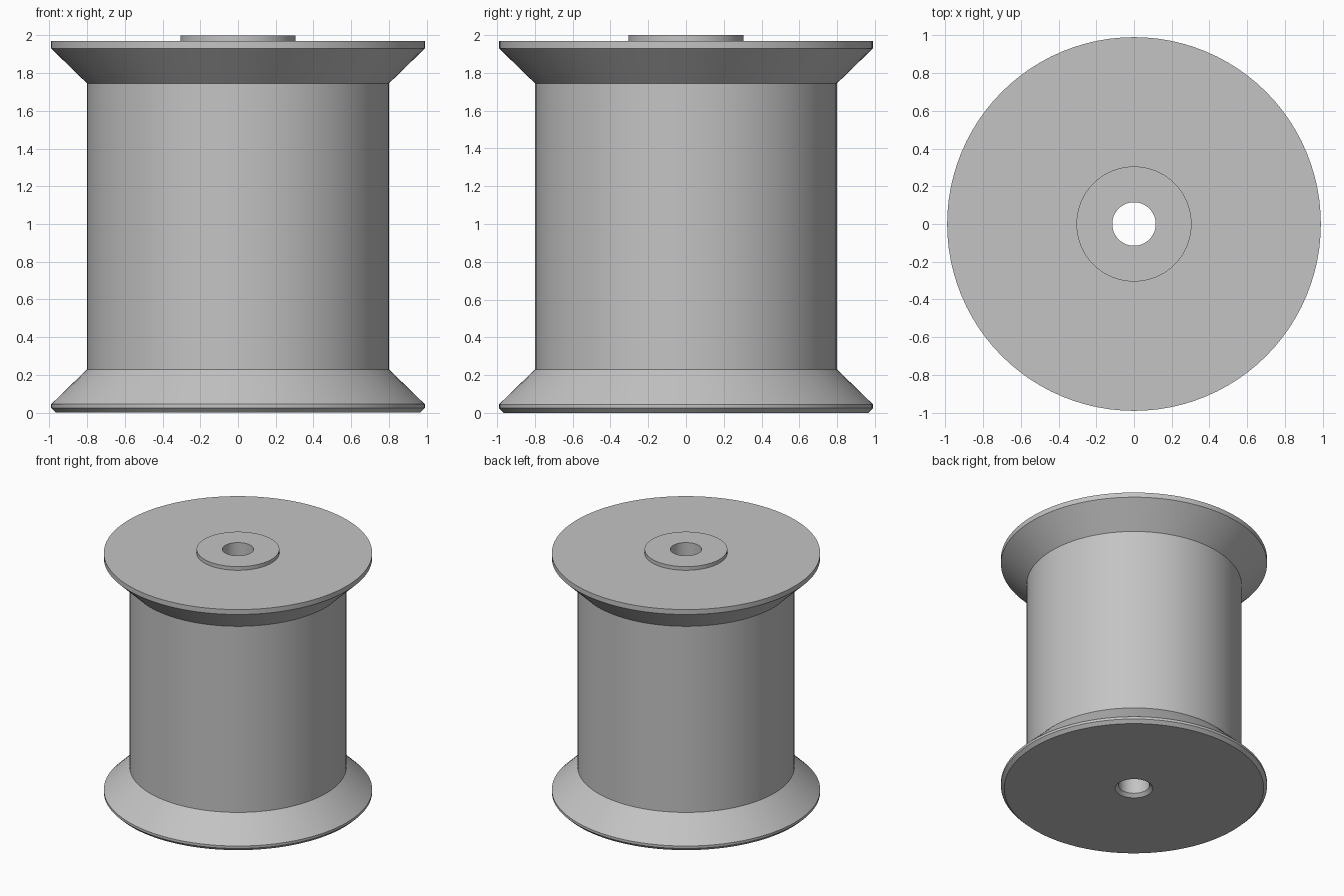
import bpy
import math

cube = bpy.data.objects.get("Cube")
if cube:
    bpy.data.objects.remove(cube, do_unlink=True)

SIDES = 96

grey = bpy.data.materials.new("plain_grey")
grey.use_nodes = True
colour = (0.55, 0.55, 0.55, 1)
grey.diffuse_color = colour
grey.node_tree.nodes["Principled BSDF"].inputs["Base Color"].default_value = colour


def lathe(name, profile):
    """Turn a closed (radius, height) outline around the z axis."""
    n = len(profile)
    verts, faces = [], []
    for i in range(SIDES):
        a = 2 * math.pi * i / SIDES
        verts += [(r * math.cos(a), r * math.sin(a), z) for r, z in profile]
        j = (i + 1) % SIDES
        for k in range(n):
            m = (k + 1) % n
            faces.append((i * n + k, j * n + k, j * n + m, i * n + m))
    mesh = bpy.data.meshes.new(name)
    mesh.from_pydata(verts, [], faces)
    mesh.materials.append(grey)
    obj = bpy.data.objects.new(name, mesh)
    bpy.context.collection.objects.link(obj)
    bpy.ops.object.select_all(action='DESELECT')
    obj.select_set(True)
    bpy.context.view_layer.objects.active = obj
    bpy.ops.object.shade_smooth_by_angle(angle=math.radians(20))
    return obj


bore, barrel, rim, boss = 0.115, 0.80, 0.99, 0.305

lathe("spool", [
    # chamfered bottom and lower flange
    (bore + 0.025, 0), (rim - 0.025, 0), (rim, 0.025), (rim, 0.045),
    # barrel
    (barrel, 0.23), (barrel, 1.745),
    # upper flange
    (rim, 1.93), (rim, 1.97),
    # raised boss and the bore through the middle
    (boss, 1.97), (boss, 2), (bore, 2), (bore, 0.025),
])
